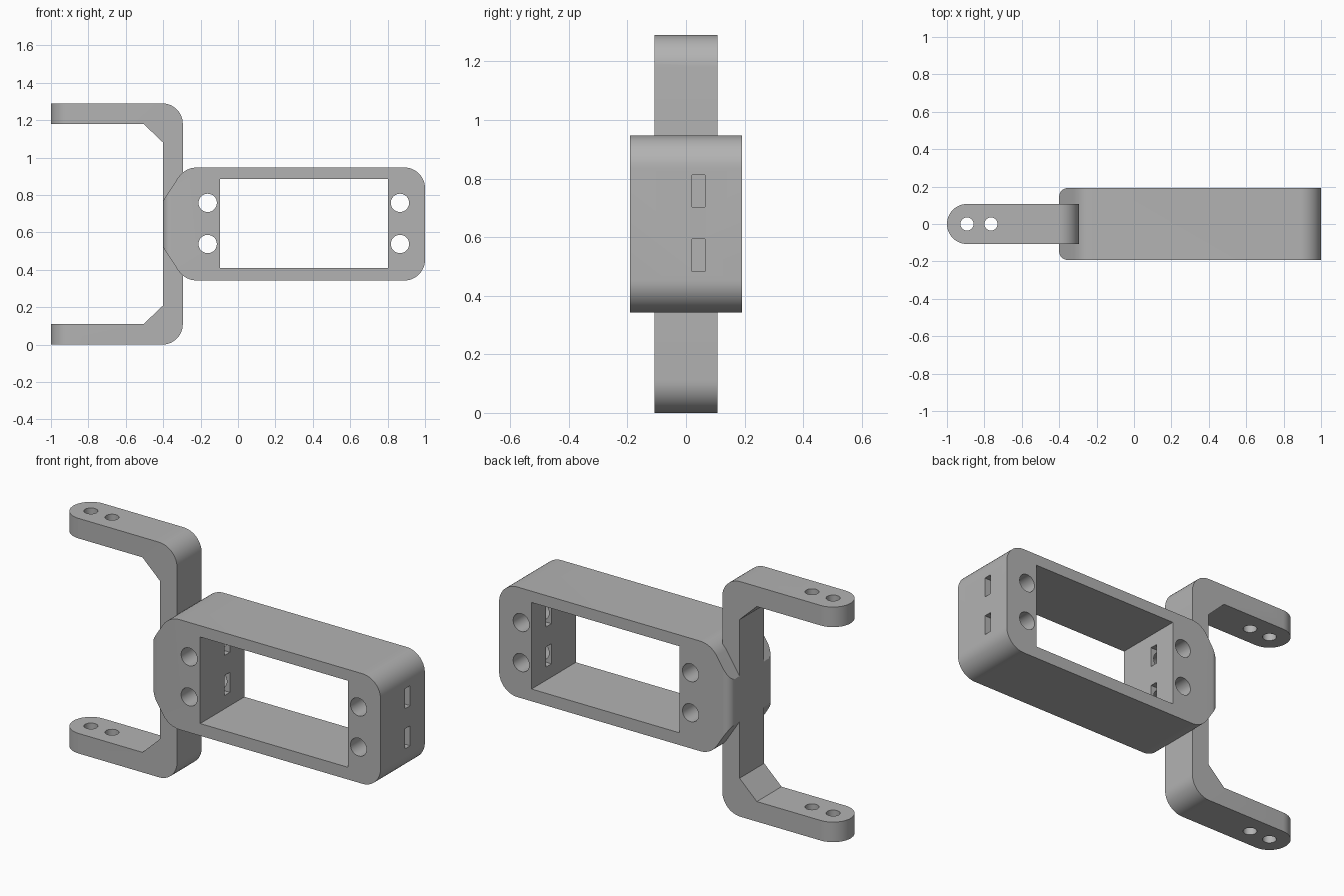
import bpy, bmesh, math
from mathutils import Vector

if "Cube" in bpy.data.objects:
    bpy.data.objects.remove(bpy.data.objects["Cube"], do_unlink=True)

MID = 0.645          # height of the mirror plane

grey = bpy.data.materials.new("plain_grey")
grey.use_nodes = True
grey.diffuse_color = (0.45, 0.45, 0.45, 1)
grey.node_tree.nodes["Principled BSDF"].inputs["Base Color"].default_value = grey.diffuse_color


def rounded(corners, steps=12):
    """Outline from (u, v, radius) corners, each filleted by its radius."""
    out = []
    for i, (u, v, r) in enumerate(corners):
        p = Vector((u, v))
        if r == 0:
            out.append(p)
            continue
        a = (Vector(corners[i - 1][:2]) - p).normalized()
        b = (Vector(corners[(i + 1) % len(corners)][:2]) - p).normalized()
        half = a.angle(b) / 2
        centre = p + (a + b).normalized() * (r / math.sin(half))
        start = p + a * (r / math.tan(half)) - centre
        end = p + b * (r / math.tan(half)) - centre
        turn = start.angle_signed(end)
        for k in range(steps + 1):
            t = k / steps
            s = (math.sin((1 - t) * turn) * start + math.sin(t * turn) * end) / math.sin(turn)
            out.append(centre + s)
    return out


def prism(name, outline, axis, low, high):
    """Extrude an outline along y (outline in xz) or z (outline in xy)."""
    bm = bmesh.new()
    place = (lambda p: (p[0], low, p[1])) if axis == "y" else (lambda p: (p[0], p[1], low))
    face = bm.faces.new([bm.verts.new(place(p)) for p in outline])
    moved = bmesh.ops.extrude_face_region(bm, geom=[face])["geom"]
    shift = (0, high - low, 0) if axis == "y" else (0, 0, high - low)
    bmesh.ops.translate(bm, vec=shift, verts=[g for g in moved if isinstance(g, bmesh.types.BMVert)])
    bmesh.ops.recalc_face_normals(bm, faces=bm.faces)
    mesh = bpy.data.meshes.new(name)
    bm.to_mesh(mesh)
    bm.free()
    mesh.materials.append(grey)
    obj = bpy.data.objects.new(name, mesh)
    bpy.context.collection.objects.link(obj)
    return obj


def block(x0, x1, y0, y1, z0, z1):
    return prism("block_tool", [(x0, z0), (x1, z0), (x1, z1), (x0, z1)], "y", y0, y1)


def drill(u, v, radius, axis, low, high):
    ring = [(u + radius * math.cos(math.tau * k / 32), v + radius * math.sin(math.tau * k / 32))
            for k in range(32)]
    return prism("drill_tool", ring, axis, low, high)


def combine(obj, tool, operation):
    mod = obj.modifiers.new("combine", "BOOLEAN")
    mod.operation, mod.solver, mod.object = operation, "EXACT", tool
    bpy.context.view_layer.objects.active = obj
    bpy.ops.object.modifier_apply(modifier=mod.name)
    bpy.data.objects.remove(tool, do_unlink=True)


# Servo frame body: rounded on the right, tapered towards the fork
upper = [(1, MID + 0.302, 0.11), (-0.285, MID + 0.302, 0.12), (-0.4, MID + 0.125, 0)]
lower = [(u, 2 * MID - v, r) for u, v, r in reversed(upper)]
holder = prism("servo_holder", rounded(upper + lower), "y", -0.192, 0.192)
plan = [(1.1, -0.192, 0), (1.1, 0.192, 0), (-0.4, 0.192, 0.045), (-0.4, -0.192, 0.045)]
combine(holder, prism("plan_tool", rounded(plan), "z", 0, 1.3), "INTERSECT")

# Fork: C-shaped strap with braced inner corners
top = [(-1, 1.18, 0), (-1, 1.29, 0), (-0.295, 1.29, 0.11)]
brace = [(-0.4, 1.08, 0), (-0.505, 1.18, 0)]
flip = lambda pts: [(u, 2 * MID - v, r) for u, v, r in reversed(pts)]
fork = prism("fork", rounded(top + flip(top) + flip(brace) + brace), "y", -0.107, 0.107)
tip = [(-1, -0.107, 0.1069), (-0.2, -0.107, 0), (-0.2, 0.107, 0), (-1, 0.107, 0.1069)]
combine(fork, prism("tip_tool", rounded(tip), "z", -0.1, 1.4), "INTERSECT")
combine(holder, fork, "UNION")

# Rectangular window through the frame
combine(holder, block(-0.095, 0.803, -0.3, 0.3, 0.41, 0.885), "DIFFERENCE")

# Screw holes and the nut slots that cross them
for z in (0.538, 0.758):
    for x in (-0.162, 0.866):
        combine(holder, drill(x, z, 0.049, "y", -0.3, 0.3), "DIFFERENCE")
    combine(holder, block(0.7, 1.1, 0.02, 0.065, z - 0.055, z + 0.055), "DIFFERENCE")
    combine(holder, block(-0.225, 0, 0.02, 0.065, z - 0.055, z + 0.055), "DIFFERENCE")

# Pivot holes in both fork arms
for x in (-0.893, -0.765):
    combine(holder, drill(x, 0, 0.035, "z", -0.1, 1.4), "DIFFERENCE")

bpy.ops.object.select_all(action="DESELECT")
holder.select_set(True)
bpy.context.view_layer.objects.active = holder
bpy.ops.object.shade_smooth_by_angle(angle=math.radians(25))
